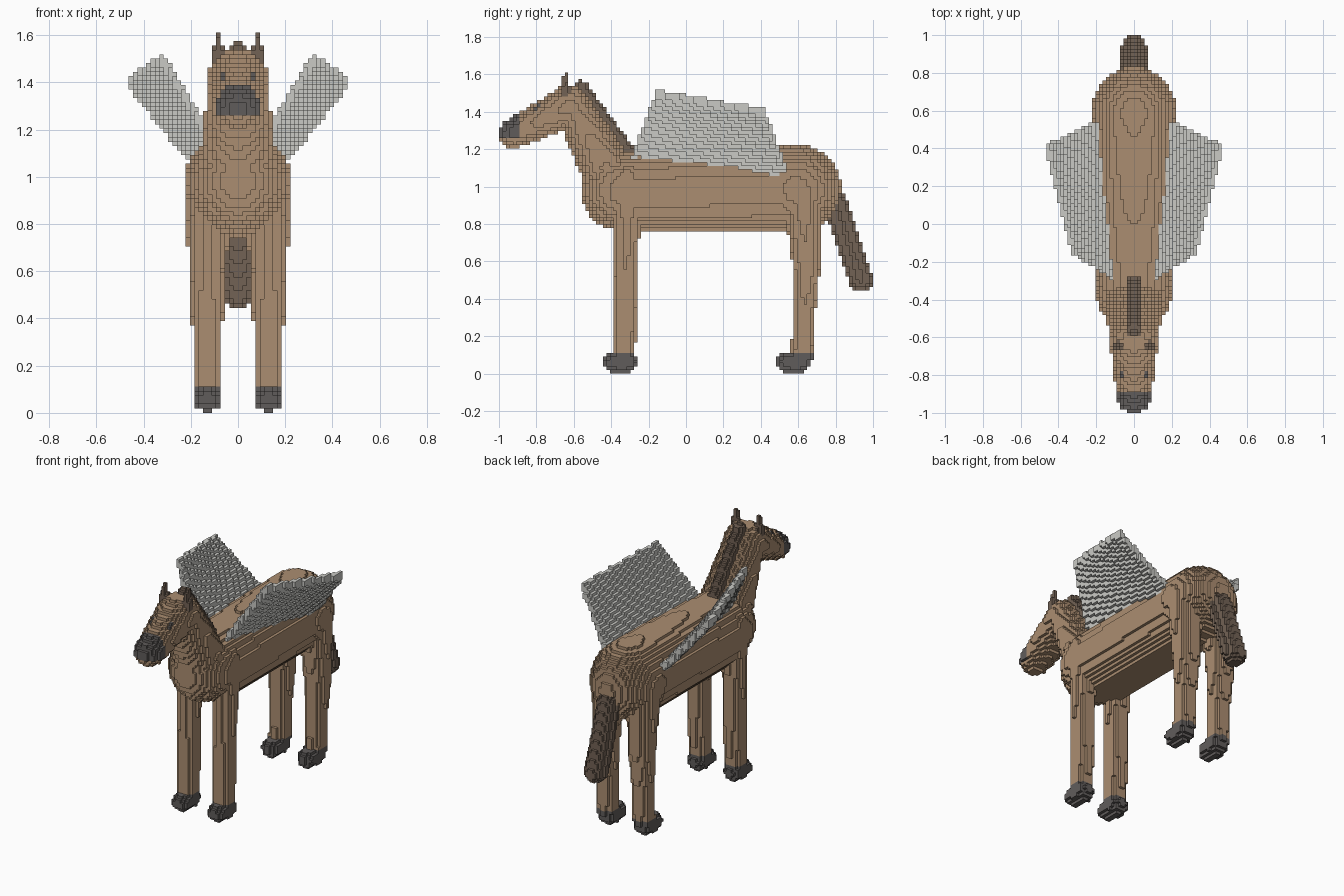
import bpy
import math
from mathutils import Vector

if "Cube" in bpy.data.objects:
    bpy.data.objects.remove(bpy.data.objects["Cube"], do_unlink=True)

V = 2 / 108          # block size
cells = {}           # (i, j, k) -> (part name, colour name)


def material(name, rgb):
    m = bpy.data.materials.new(name)
    m.use_nodes = True
    m.diffuse_color = (*rgb, 1)
    bsdf = m.node_tree.nodes["Principled BSDF"]
    bsdf.inputs["Base Color"].default_value = (*rgb, 1)
    bsdf.inputs["Roughness"].default_value = 0.9
    return m


MATS = {
    "coat_brown": material("coat_brown", (0.41, 0.27, 0.165)),
    "hair_brown": material("hair_brown", (0.17, 0.122, 0.09)),
    "hoof_grey": material("hoof_grey", (0.118, 0.108, 0.105)),
    "wing_grey": material("wing_grey", (0.59, 0.59, 0.56)),
}


def put(i, j, k, part, colour, paired):
    """Set a block and its mirror image."""
    cells[(i, j, k)] = ("left_" + part if paired else part, colour)
    cells[(-1 - i, j, k)] = ("right_" + part if paired else part, colour)


def fill(part, colour, lo, hi, inside, paired=False):
    """Fill every block in the box lo..hi whose centre is inside the shape."""
    a = [math.floor(c / V) for c in lo]
    b = [math.ceil(c / V) + 1 for c in hi]
    for i in range(max(a[0], 0), b[0]):
        for j in range(max(a[1], -54), min(b[1], 54)):
            for k in range(max(a[2], 0), b[2]):
                if inside((i + .5) * V, (j + .5) * V, (k + .5) * V):
                    put(i, j, k, part, colour, paired)


def limb(part, colour, path, sx=1.0, paired=False):
    """Rounded, tapering tube through (x, y, z, radius) points; sx widens it."""
    for p, q in zip(path, path[1:]):
        A, B = Vector(p[:3]), Vector(q[:3])
        d = B - A
        r = max(p[3], q[3])

        def inside(x, y, z):
            P = Vector((A.x + (x - A.x) / sx, y, z))
            t = min(max((P - A).dot(d) / d.length_squared, 0), 1)
            return (P - A - d * t).length < p[3] + (q[3] - p[3]) * t

        lo = [min(u, v) - r * (sx if n == 0 else 1) for n, (u, v) in enumerate(zip(A, B))]
        hi = [max(u, v) + r * (sx if n == 0 else 1) for n, (u, v) in enumerate(zip(A, B))]
        fill(part, colour, lo, hi, inside, paired)


def ellipsoid(part, colour, c, r):
    fill(part, colour, [u - v for u, v in zip(c, r)], [u + v for u, v in zip(c, r)],
         lambda *p: sum(((u - v) / w) ** 2 for u, v, w in zip(p, c, r)) < 1)


def barrel_section(x, y, z):
    top = 1.18 + 0.04 * (y + 0.36)
    mid, half = (top + 0.75) / 2, (top - 0.75) / 2
    return (x / 0.2) ** 2.5 + abs((z - mid) / half) ** 2.5 < 1


# Trunk
fill("barrel", "coat_brown", (0, -0.35, 0.74), (0.2, 0.58, 1.24), barrel_section)
ellipsoid("chest", "coat_brown", (0, -0.35, 0.98), (0.205, 0.21, 0.215))
ellipsoid("rump", "coat_brown", (0, 0.59, 0.985), (0.222, 0.24, 0.24))

# Neck and head
limb("neck", "coat_brown", [(0, -0.38, 1.02, 0.15), (0, -0.60, 1.42, 0.105)], 1.15)
limb("head", "coat_brown", [(0, -0.62, 1.43, 0.115), (0, -0.92, 1.285, 0.08)], 1.12)
for key, (part, colour) in list(cells.items()):
    if part == "head" and key[1] * V < -0.90 and key[2] * V > 1.25:
        cells[key] = ("muzzle", "hoof_grey")

# Legs and hooves
limb("front_leg", "coat_brown",
     [(0.13, -0.31, 1.05, 0.075), (0.13, -0.32, 0.6, 0.065), (0.13, -0.33, 0.09, 0.06)],
     paired=True)
limb("hind_leg", "coat_brown",
     [(0.125, 0.62, 0.97, 0.1), (0.13, 0.645, 0.6, 0.078),
      (0.13, 0.63, 0.3, 0.06), (0.13, 0.62, 0.09, 0.06)], paired=True)
for key, (part, colour) in list(cells.items()):
    if "_leg" in part and (key[2] + .5) * V < 0.12:
        cells[key] = (part.replace("leg", "hoof"), "hoof_grey")
for part, y in (("front_hoof", -0.32), ("hind_hoof", 0.61)):
    limb(part, "hoof_grey", [(0.13, y, 0.065, 0.06), (0.13, y - 0.07, 0.06, 0.056)],
         paired=True)

# Mane, ears, tail
limb("mane", "hair_brown", [(0, -0.56, 1.53, 0.037), (0, -0.31, 1.19, 0.037)])
limb("ear", "hair_brown", [(0.085, -0.645, 1.51, 0.029), (0.083, -0.645, 1.592, 0.012)],
     paired=True)
limb("tail", "hair_brown", [(0, 0.80, 0.91, 0.065), (0, 0.934, 0.505, 0.067)])

# Eyes, painted on the outermost head blocks
for key, (part, colour) in list(cells.items()):
    i, j, k = key
    if part == "head" and i == 3 and j in (-43, -44) and k > 74:
        if (i, j, k + 1) not in cells:
            put(i, j, k, "eye", "hoof_grey", True)

# Wings: thin sheets spanned between a root edge and a tip edge
root_a, tip_a = Vector((0.11, -0.28, 1.16)), Vector((0.32, -0.15, 1.505))
root_b, tip_b = Vector((0.185, 0.54, 1.07)), Vector((0.46, 0.41, 1.41))
N = 130
for s in range(N + 1):
    for t in range(N + 1):
        p = root_a.lerp(root_b, s / N).lerp(tip_a.lerp(tip_b, s / N), t / N)
        for drop in (0, V):
            key = tuple(math.floor(c / V) for c in p - Vector((0, 0, drop)))
            if key not in cells:
                put(*key, "wing", "wing_grey", True)

# Turn each part's outer block sides into a mesh
SIDES = []
for axis in range(3):
    for sign in (0, 1):
        step = [0, 0, 0]
        step[axis] = 2 * sign - 1
        quad = []
        for u, w in ((0, 0), (1, 0), (1, 1), (0, 1)):
            c = [0, 0, 0]
            c[axis], c[(axis + 1) % 3], c[(axis + 2) % 3] = sign, u, w
            quad.append(c)
        SIDES.append((step, quad if sign else quad[::-1]))

parts = {}
for key, (part, colour) in cells.items():
    parts.setdefault((part, colour), []).append(key)

for (part, colour), keys in parts.items():
    index, faces = {}, []
    for key in keys:
        for step, quad in SIDES:
            if tuple(a + b for a, b in zip(key, step)) in cells:
                continue
            corners = [tuple(a + b for a, b in zip(key, c)) for c in quad]
            faces.append([index.setdefault(c, len(index)) for c in corners])
    if not faces:
        continue
    mesh = bpy.data.meshes.new(part)
    mesh.from_pydata([[n * V for n in c] for c in index], [], faces)
    mesh.materials.append(MATS[colour])
    bpy.context.collection.objects.link(bpy.data.objects.new(part, mesh))
